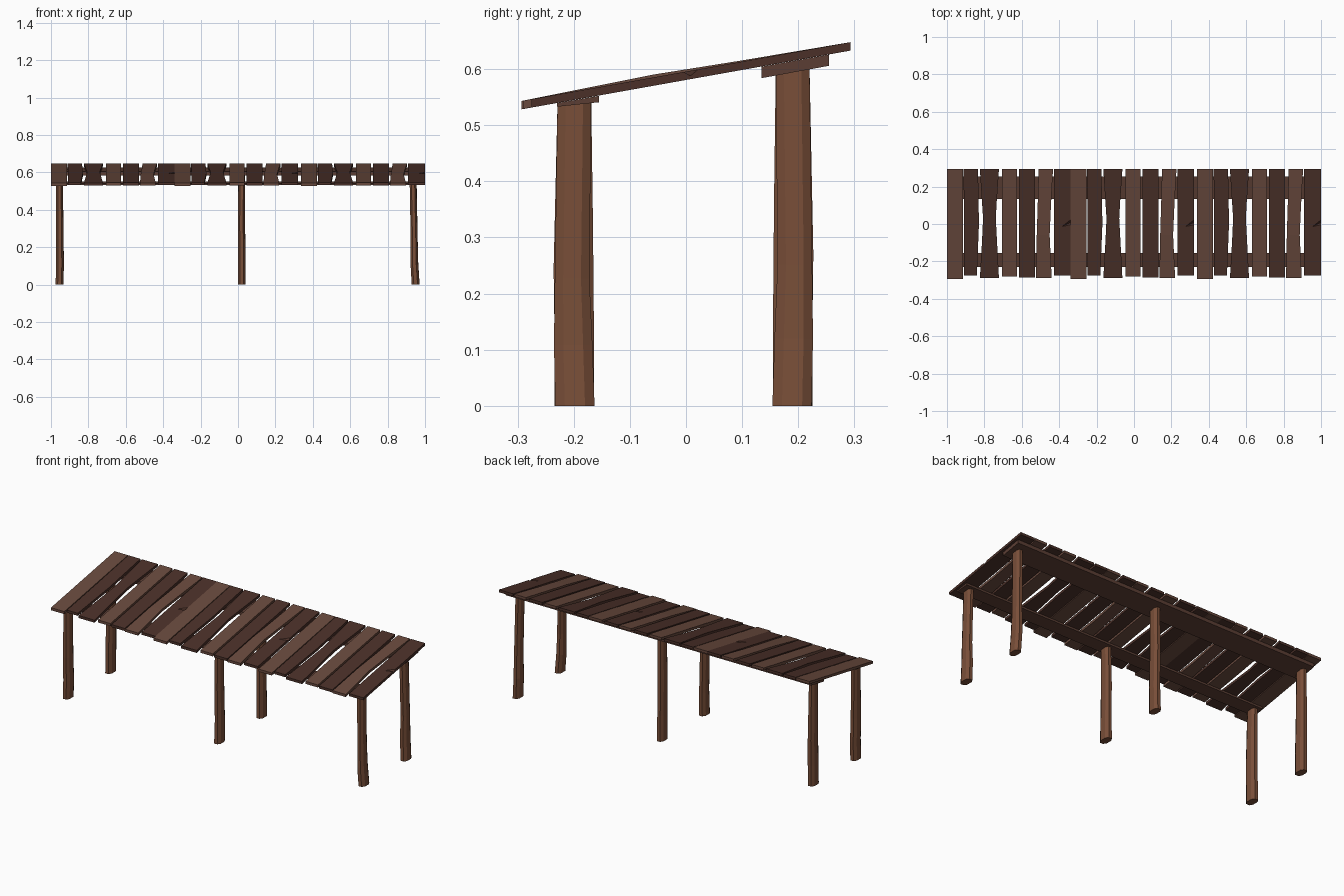
import bpy, bmesh

if "Cube" in bpy.data.objects:
    bpy.data.objects.remove(bpy.data.objects["Cube"])


def material(name, rgb):
    m = bpy.data.materials.new(name)
    m.diffuse_color = (*rgb, 1)
    m.use_nodes = True
    m.node_tree.nodes["Principled BSDF"].inputs["Base Color"].default_value = m.diffuse_color
    return m


LIGHT = material("light_wood", (0.138, 0.066, 0.046))
DARK = material("dark_wood", (0.070, 0.030, 0.022))
BEAM = material("beam_wood", (0.105, 0.048, 0.034))
POST = material("post_wood", (0.19, 0.077, 0.040))
THICK = 0.015


def roof_z(y):
    return 0.5957 + 0.1786 * y


def finish(bm, name, mat):
    bmesh.ops.recalc_face_normals(bm, faces=bm.faces)
    me = bpy.data.meshes.new(name)
    bm.to_mesh(me)
    bm.free()
    me.materials.append(mat)
    ob = bpy.data.objects.new(name, me)
    bpy.context.collection.objects.link(ob)
    return ob


def loft(name, rings, mat):
    """Skin a list of equal-length point rings and cap both ends."""
    bm = bmesh.new()
    vs = [[bm.verts.new(p) for p in ring] for ring in rings]
    n = len(vs[0])
    for a, b in zip(vs, vs[1:]):
        for i in range(n):
            j = (i + 1) % n
            bm.faces.new((a[i], a[j], b[j], b[i]))
    bm.faces.new(vs[0])
    bm.faces.new(vs[-1])
    return finish(bm, name, mat)


def plank(name, x0, stations, mat):
    """Stations along the slope: (y, left, right, upward bow)."""
    rings = []
    for y, l, r, bow in stations:
        z = roof_z(y) + bow
        rings.append([(x0 + l, y, z - THICK), (x0 + r, y, z - THICK),
                      (x0 + r, y, z), (x0 + l, y, z)])
    loft(name, rings, mat)


def cracked_plank(name, l, r, y0, y1, mat):
    """Flat plank with a V-shaped crack in its right edge."""
    bm = bmesh.new()

    def v(x, y, drop=0):
        return bm.verts.new((x, y, roof_z(y) - drop))
    a, tip, b = v(r, -0.004), v(r - 0.045, -0.014), v(r, 0.022)
    low = v(r, 0.008, 0.009)
    t = [v(l, y0), v(r, y0), v(r, y1), v(l, y1)]
    u = [v(l, y0, THICK), v(r, y0, THICK), v(r, y1, THICK), v(l, y1, THICK)]
    for f in ((t[0], t[1], a, tip, b, t[2], t[3]), u[::-1],
              (u[0], u[1], t[1], t[0]), (u[2], u[3], t[3], t[2]),
              (u[3], u[0], t[0], t[3]),
              (u[1], u[2], t[2], b, low, a, t[1]),
              (a, low, tip), (tip, low, b)):
        bm.faces.new(f)
    finish(bm, name, mat)


# roof planks: one set of seven, repeated three times
TOP = 0.293
SET = [
    (LIGHT, [(-0.293, 0, .086, 0), (TOP, 0, .086, 0)]),
    (DARK, [(-0.275, .091, .160, 0), (0, .091, .171, 0), (TOP, .089, .166, 0)]),
    (DARK, [(-0.29, .176, .278, 0), (-.1, .187, .268, 0), (.03, .193, .261, 0),
            (.12, .187, .266, 0), (TOP, .176, .278, 0)]),
    (LIGHT, [(-0.28, .294, .374, 0), (TOP, .294, .374, 0)]),
    (DARK, [(-0.285, .385, .470, 0), (TOP, .385, .470, 0)]),
    (LIGHT, [(-0.29, .476, .560, 0), (-.06, .480, .549, .005),
             (.1, .485, .556, .002), (TOP, .490, .567, 0)]),
]
for s, x0 in enumerate((-1.0, -0.34, 0.337)):
    for i, (mat, stations) in enumerate(SET):
        plank(f"roof_plank_{s * 7 + i + 1}", x0, stations, mat)
    cracked_plank(f"roof_plank_{s * 7 + 7}", x0 + .572, x0 + (.663 if s == 2 else .66), -0.275, TOP, DARK)

# long support beams under the planks
for name, prof in (
        ("front_beam", [(-.23, .533), (-.155, .541), (-.155, .5525), (-.23, .5395)]),
        ("back_beam", [(.135, .584), (.255, .606), (.255, .626), (.135, .6045)])):
    loft(name, [[(x, y, z) for y, z in prof] for x in (-0.985, 0.985)], BEAM)

# rough-hewn posts: eight-sided section, slightly crooked along the height
SECTION = [(-.021, -.018), (-.010, -.035), (.010, -.035), (.021, -.018),
           (.021, .018), (.010, .035), (-.010, .035), (-.021, .018)]
# (height fraction, x shift, y shift, scale) per column of posts
BENDS = {
    "left": (-0.954, [(0, 0, 0, 1), (.2, .002, 0, 1), (.45, .001, -.003, .97), (1, -.001, 0, .86)]),
    "middle": (0.02, [(0, 0, 0, 1), (.25, .001, .002, .94), (.6, -.002, .001, .92), (1, 0, 0, .86)]),
    "right": (0.944, [(0, .006, .001, 1), (.2, -.001, -.002, .98), (.42, -.002, -.004, .88), (1, -.008, 0, .86)]),
}
for side, (x, bend) in BENDS.items():
    for row, y, h in (("front", -.199, .541), ("back", .190, .600)):
        rings = []
        for f, dx, dy, k in bend:
            if row == "back":
                dy = -dy
            rings.append([(x + dx + px * k, y + dy + py * k,
                           f * (h + (0.17 * py if f == 1 else 0)))
                          for px, py in SECTION])
        loft(f"{row}_{side}_post", rings, POST)
